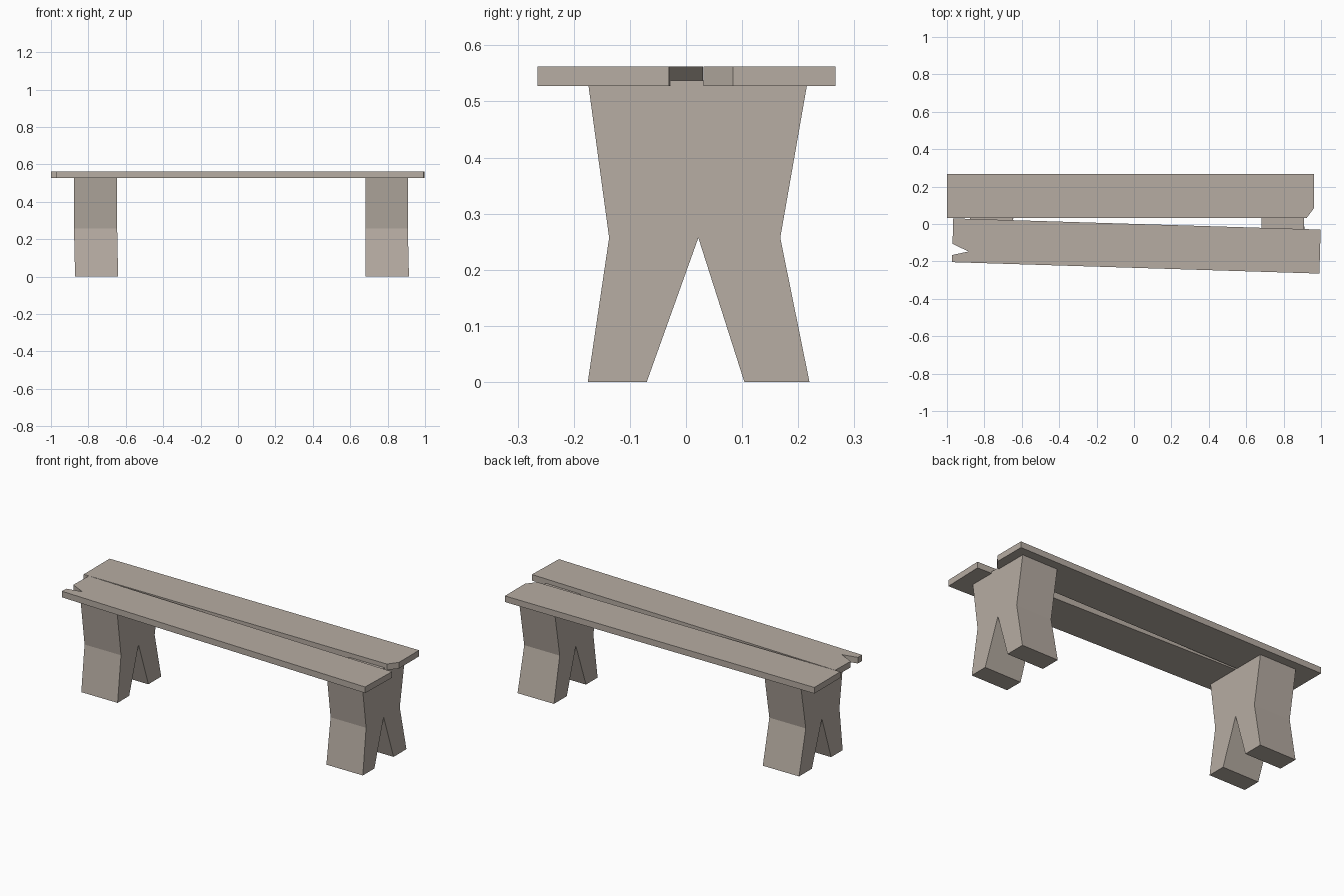
import bpy, bmesh

if "Cube" in bpy.data.objects:
    bpy.data.objects.remove(bpy.data.objects["Cube"])

wood = bpy.data.materials.new("weathered_wood")
wood.diffuse_color = (0.47, 0.415, 0.365, 1)
wood.use_nodes = True
wood.node_tree.nodes["Principled BSDF"].inputs["Base Color"].default_value = wood.diffuse_color


def prism(name, outline, low, high):
    """Join matching outlines: low/high map a 2D point to its two 3D ends."""
    bm = bmesh.new()
    a = [bm.verts.new(low(*p)) for p in outline]
    b = [bm.verts.new(high(*p)) for p in outline]
    bm.faces.new(a)
    bm.faces.new(b)
    n = len(outline)
    for i in range(n):
        j = (i + 1) % n
        bm.faces.new((a[i], a[j], b[j], b[i]))
    bmesh.ops.recalc_face_normals(bm, faces=bm.faces[:])
    mesh = bpy.data.meshes.new(name)
    bm.to_mesh(mesh)
    bm.free()
    mesh.materials.append(wood)
    obj = bpy.data.objects.new(name, mesh)
    bpy.context.collection.objects.link(obj)
    return obj


# Seat planks: one with a broken corner, one skewed with a split end
planks = {
    "back_plank": [(-1, 0.031), (0.922, 0.031), (0.962, 0.084),
                   (0.962, 0.266), (-1, 0.266)],
    "front_plank": [(-0.974, -0.204), (0.991, -0.265), (0.998, -0.030),
                    (-0.967, 0.030), (-0.970, -0.106), (-0.885, -0.147),
                    (-0.973, -0.166)],
}
for name, outline in planks.items():
    prism(name, outline,
          lambda x, y: (x, y, 0.527), lambda x, y: (x, y, 0.562))

# Trestle legs: waisted slabs with a V notch, very slightly leaning
leg = [(-0.175, 0), (-0.070, 0), (0.022, 0.257), (0.104, 0), (0.220, 0),
       (0.168, 0.257), (0.217, 0.537), (-0.175, 0.537), (-0.137, 0.257)]
for name, x0, x1, lean0, lean1 in (("left_leg", -0.871, -0.641, -0.006, -0.005),
                                   ("right_leg", 0.683, 0.914, 0.0, -0.006)):
    prism(name, leg,
          lambda y, z: (x0 + lean0 * min(1, z / 0.257), y, z),
          lambda y, z: (x1 + lean1 * min(1, z / 0.257), y, z))
